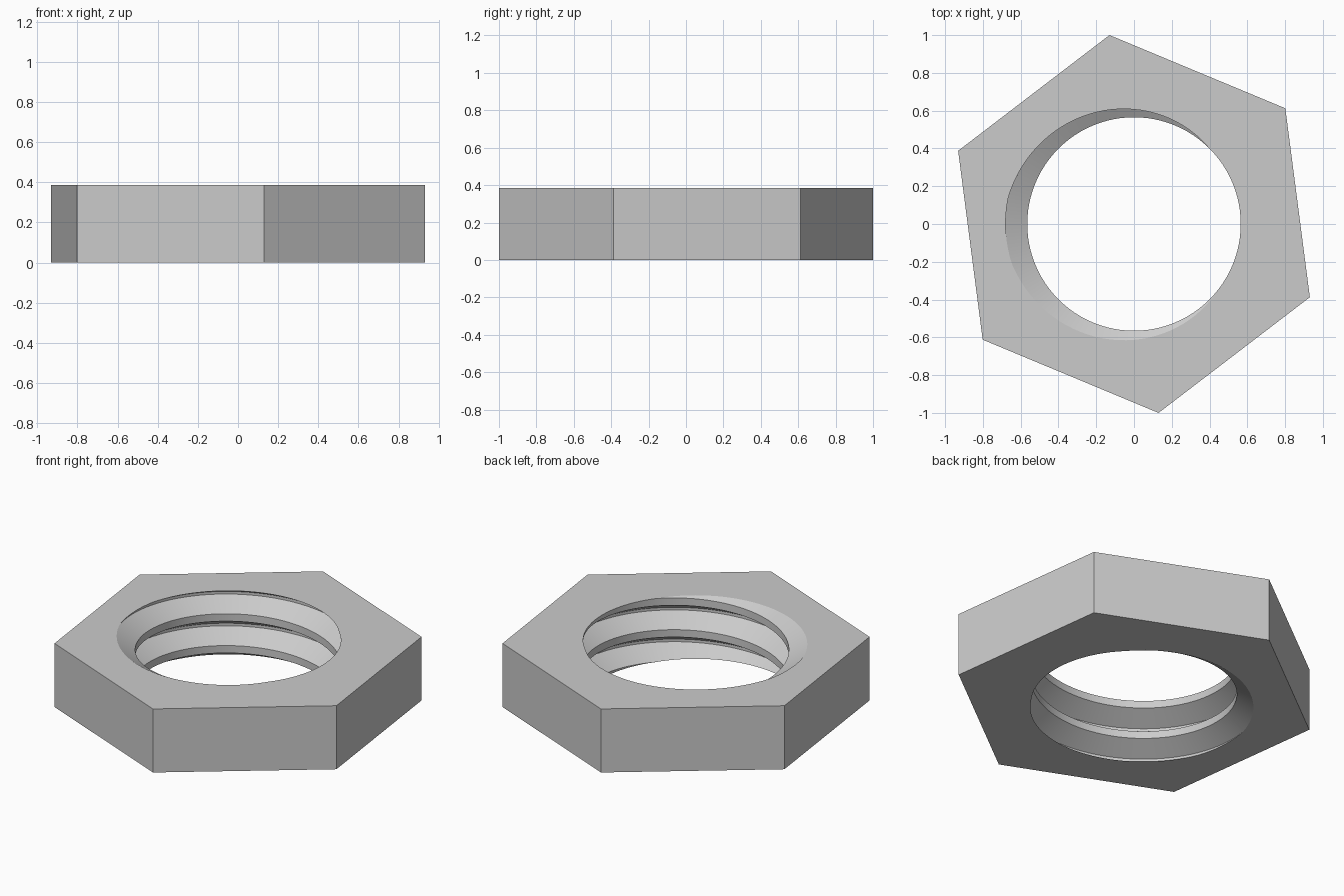
import bpy
import bmesh
from math import cos, sin, tau, radians
from mathutils import Vector

default_cube = bpy.data.objects.get("Cube")
if default_cube:
    bpy.data.objects.remove(default_cube, do_unlink=True)

HEIGHT = 0.385
PITCH = HEIGHT / 2
MINOR, MAJOR = 0.565, 0.68
HEX_RADIUS = 1.0085
HEX_TURN = radians(37.4)
SEGMENTS = 96

# One thread period: (height in pitches, radius) for root and crest corners
PROFILE = [(-0.55, MAJOR), (-0.467, MAJOR), (-0.127, MINOR), (0.105, MINOR)]
ROWS = len(PROFILE)

bm = bmesh.new()
grid = {}


def thread_vert(i, j):
    """Vertex of the helical grid; a full turn climbs by one period."""
    if i == SEGMENTS:
        i, j = 0, j + ROWS
    if (i, j) not in grid:
        rise, radius = PROFILE[j % ROWS]
        a = tau * i / SEGMENTS
        z = PITCH * (j // ROWS - 2 + rise + i / SEGMENTS)
        grid[i, j] = bm.verts.new((radius * cos(a), radius * sin(a), z))
    return grid[i, j]


# Right-handed internal thread, longer than the nut
for i in range(SEGMENTS):
    for j in range(ROWS * 6):
        bm.faces.new((thread_vert(i, j), thread_vert(i, j + 1),
                      thread_vert(i + 1, j + 1), thread_vert(i + 1, j)))

# Trim the thread to the nut's height
for z, direction in ((0, -1), (HEIGHT, 1)):
    bmesh.ops.bisect_plane(bm, geom=bm.verts[:] + bm.edges[:] + bm.faces[:],
                           dist=1e-6, plane_co=(0, 0, z),
                           plane_no=(0, 0, direction), clear_outer=True)
for f in bm.faces:
    f.smooth = True

# Hexagonal outline and the two end faces around the bore
rings = []
for z in (0, HEIGHT):
    rim = [e for e in bm.edges if e.is_boundary
           and all(abs(v.co.z - z) < 1e-5 for v in e.verts)]
    ring = [bm.verts.new((HEX_RADIUS * cos(HEX_TURN + tau * k / 6),
                          HEX_RADIUS * sin(HEX_TURN + tau * k / 6), z))
            for k in range(6)]
    outline = [bm.edges.new((ring[k - 1], ring[k])) for k in range(6)]
    bmesh.ops.triangle_fill(bm, edges=rim + outline, use_beauty=True,
                            normal=Vector((0, 0, 1)))
    rings.append(ring)

# Six flats
low, high = rings
for k in range(6):
    bm.faces.new((low[k - 1], low[k], high[k], high[k - 1]))
bmesh.ops.recalc_face_normals(bm, faces=bm.faces[:])

mesh = bpy.data.meshes.new("hex_nut")
bm.to_mesh(mesh)
bm.free()
nut = bpy.data.objects.new("hex_nut", mesh)
bpy.context.collection.objects.link(nut)

# Plain grey metal
grey = bpy.data.materials.new("light_grey")
grey.use_nodes = True
colour = (0.6, 0.6, 0.6, 1)
grey.diffuse_color = colour
grey.node_tree.nodes["Principled BSDF"].inputs["Base Color"].default_value = colour
mesh.materials.append(grey)

# Smooth bore with crisp thread and rim edges
bpy.ops.object.select_all(action="DESELECT")
nut.select_set(True)
bpy.context.view_layer.objects.active = nut
bpy.ops.object.shade_smooth_by_angle(angle=radians(25))
